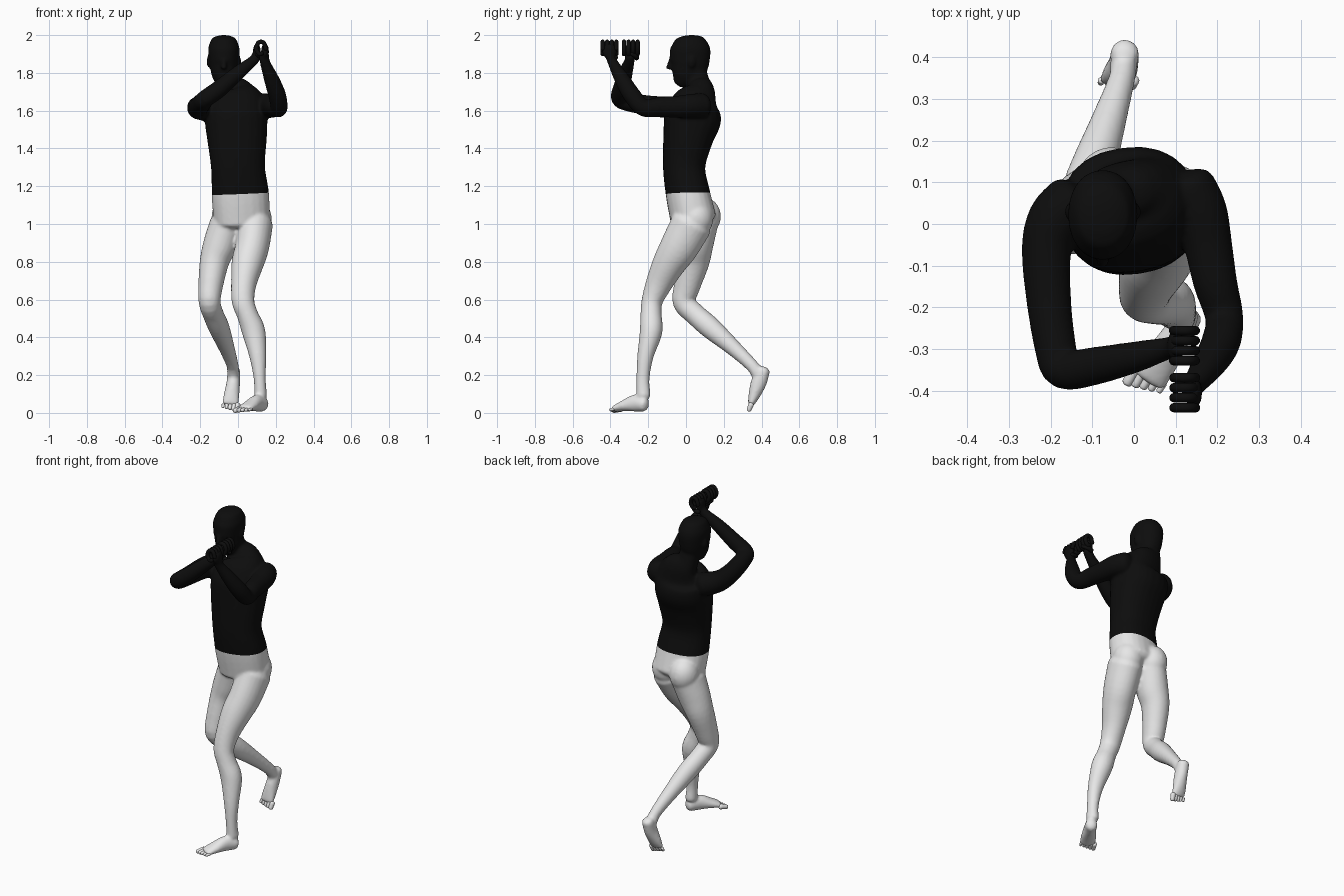
import bpy, bmesh, math
from mathutils import Vector, Matrix

cube = bpy.data.objects.get("Cube")
if cube:
    bpy.data.objects.remove(cube, do_unlink=True)

SIDES = 24
HEM = 1.16


def make_material(name, value):
    mat = bpy.data.materials.new(name)
    mat.use_nodes = True
    colour = (value, value, value, 1)
    mat.diffuse_color = colour
    bsdf = next(n for n in mat.node_tree.nodes if n.type == 'BSDF_PRINCIPLED')
    bsdf.inputs["Base Color"].default_value = colour
    return mat


black = make_material("black cloth", 0.004)
grey = make_material("light grey skin", 0.8)


def spline(points, steps):
    """Smooth curve through rows of position and radii."""
    rows = [Vector(p) for p in points]
    rows = [rows[0] * 2 - rows[1]] + rows + [rows[-1] * 2 - rows[-2]]
    out = []
    for p0, p1, p2, p3 in zip(rows, rows[1:], rows[2:], rows[3:]):
        for i in range(steps):
            t = i / steps
            out.append(p1 + (p2 - p0) * (t / 2)
                       + (p0 * 2 - p1 * 5 + p2 * 4 - p3) * (t * t / 2)
                       + (p1 * 3 - p0 - p2 * 3 + p3) * (t ** 3 / 2))
    return out + [rows[-2]]


def loft(bm, points, ref=(1, 0, 0), steps=4, cap=0.6, square=1.0, sides=SIDES):
    """Skin elliptical sections (x, y, z, width, depth) with rounded ends."""
    points = [tuple(p) if len(p) == 5 else (*p, p[-1]) for p in points]
    rows = spline(points, steps)
    centres = [Vector(r[:3]) for r in rows]
    first = (centres[1] - centres[0]).normalized()
    last = (centres[-1] - centres[-2]).normalized()
    sections = []
    for i, row in enumerate(rows):
        t = (centres[min(i + 1, len(rows) - 1)] - centres[max(i - 1, 0)]).normalized()
        sections.append((centres[i], t, row[3], row[4]))

    def dome(section, direction):
        c, t, a, b = section
        angles = [math.radians(d) for d in (30, 60, 80)]
        return [(c + direction * min(a, b) * cap * math.sin(k), t,
                 a * math.cos(k), b * math.cos(k)) for k in angles]

    sections = dome(sections[0], -first)[::-1] + sections + dome(sections[-1], last)
    rings = []
    for c, t, a, b in sections:
        u = Vector(ref)
        u = (u - t * u.dot(t)).normalized()
        v = t.cross(u)
        ring = []
        for k in range(sides):
            angle = math.tau * k / sides
            co, si = math.cos(angle), math.sin(angle)
            co = math.copysign(abs(co) ** square, co)
            si = math.copysign(abs(si) ** square, si)
            ring.append(bm.verts.new(c + u * a * co + v * b * si))
        rings.append(ring)
    for low, high in zip(rings, rings[1:]):
        for k in range(sides):
            n = (k + 1) % sides
            bm.faces.new((low[k], low[n], high[n], high[k]))
    bm.faces.new(rings[0][::-1])
    bm.faces.new(rings[-1])


def ball(bm, centre, radii):
    matrix = Matrix.Translation(centre) @ Matrix.Diagonal((*radii, 1))
    bmesh.ops.create_uvsphere(bm, u_segments=SIDES, v_segments=16, radius=1, matrix=matrix)


def finish(bm, name, materials):
    bmesh.ops.recalc_face_normals(bm, faces=bm.faces)
    mesh = bpy.data.meshes.new(name)
    bm.to_mesh(mesh)
    bm.free()
    for mat in materials:
        mesh.materials.append(mat)
    mesh.polygons.foreach_set("use_smooth", [True] * len(mesh.polygons))
    obj = bpy.data.objects.new(name, mesh)
    bpy.context.collection.objects.link(obj)
    return obj


body = bmesh.new()

# Torso and neck
loft(body, [(.02, .04, 1.02, .15, .12), (.012, .01, 1.16, .152, .115),
            (0, -.01, 1.3, .143, .11), (-.005, .01, 1.45, .158, .13),
            (-.01, .035, 1.56, .165, .15), (-.01, .05, 1.64, .15, .125),
            (-.03, .075, 1.7, .105, .075), (-.06, .065, 1.75, .062, .06),
            (-.07, .05, 1.82, .056, .056)], ref=(1, .15, 0), square=.88, cap=.3)

# Head, nose and ears
loft(body, [(-.075, -.035, 1.745, .035, .038), (-.075, -.012, 1.78, .06, .073),
            (-.075, .012, 1.83, .073, .1), (-.075, .02, 1.88, .08, .107),
            (-.075, .022, 1.93, .083, .106), (-.075, .02, 1.97, .07, .085)],
     cap=.43, square=.94)
loft(body, [(-.075, -.08, 1.87, .01, .012), (-.075, -.093, 1.825, .016, .014)])
for side in (-1, 1):
    ball(body, (-.075 + side * .08, .03, 1.86), (.012, .02, .032))

# Buttocks
ball(body, (.09, .055, 1.03), (.088, .09, .1))
ball(body, (-.055, .095, 1.04), (.085, .09, .1))

# Left leg, standing
loft(body, [(.09, .03, 1, .095, .11), (.075, -.035, .88, .09, .102),
            (.05, -.09, .79, .085, .088), (.03, -.145, .68, .067, .07),
            (.027, -.18, .59, .06, .056), (.05, -.185, .52, .056, .056),
            (.083, -.185, .43, .062, .06), (.105, -.215, .3, .045, .043),
            (.115, -.228, .18, .032, .035), (.12, -.225, .09, .034, .038)])
# Right leg, trailing
loft(body, [(-.06, .06, 1, .09, .11), (-.095, .05, .89, .09, .095),
            (-.125, .04, .8, .078, .084), (-.145, .005, .67, .065, .07),
            (-.15, -.01, .585, .058, .06), (-.13, .05, .52, .055, .057),
            (-.1, .13, .45, .055, .058), (-.06, .25, .345, .042, .043),
            (-.03, .345, .255, .032, .034), (-.025, .38, .21, .033, .036)])

# Left foot, flat
loft(body, [(.132, -.22, .045, .034, .038), (.1, -.27, .052, .036, .045),
            (.065, -.325, .038, .044, .03), (.035, -.37, .023, .046, .018)],
     ref=(.87, -.5, 0))
# Right foot, raised on its toes
loft(body, [(-.022, .412, .225, .034, .034), (-.025, .385, .16, .036, .042),
            (-.035, .36, .09, .042, .03), (-.04, .345, .05, .043, .018)])

# Left arm
loft(body, [(.13, .085, 1.625, .068), (.16, .03, 1.625, .064),
            (.178, -.05, 1.62, .058), (.195, -.14, 1.62, .053),
            (.217, -.225, 1.615, .046), (.208, -.285, 1.68, .047),
            (.18, -.335, 1.76, .041), (.145, -.385, 1.85, .028),
            (.138, -.4, 1.89, .027)], ref=(1, 0, 0))
# Right arm
loft(body, [(-.15, .05, 1.61, .07), (-.19, .01, 1.615, .066),
            (-.21, -.06, 1.615, .06), (-.205, -.18, 1.625, .054),
            (-.188, -.3, 1.645, .05), (-.17, -.35, 1.665, .047),
            (-.1, -.342, 1.715, .046), (0, -.32, 1.8, .038),
            (.075, -.3, 1.86, .028), (.1, -.295, 1.89, .027)], ref=(0, 0, 1))

# Palms
for x, y in ((.143, -.405), (.1, -.292)):
    ball(body, (x, y, 1.915), (.021, .04, .043))

# Fuse the volumes into one smooth skin
source = finish(body, "body_volumes", [])
remesh = source.modifiers.new("fuse", 'REMESH')
remesh.mode = 'VOXEL'
remesh.voxel_size = .008
smooth = source.modifiers.new("soften", 'SMOOTH')
smooth.factor = .5
smooth.iterations = 7
graph = bpy.context.evaluated_depsgraph_get()
skin = bmesh.new()
skin.from_mesh(source.evaluated_get(graph).to_mesh())
bpy.data.objects.remove(source, do_unlink=True)

# Cut the hem line and colour above and below it
bmesh.ops.bisect_plane(skin, geom=skin.verts[:] + skin.edges[:] + skin.faces[:],
                       plane_co=(0, 0, HEM), plane_no=(-.04, -.02, 1))
for face in skin.faces:
    c = face.calc_center_median()
    face.material_index = 0 if c.z - .04 * c.x - .02 * c.y > HEM else 1
finish(skin, "body", [black, grey])

# Curled fingers and thumb
for name, back, curl, y, thumb in (("left", .148, -1, -.405, .03), ("right", .095, 1, -.292, .03)):
    bm = bmesh.new()
    for i in range(4):
        fy = y + (i - 1.5) * .024
        path = ((0, 1.925), (.012, 1.96), (.038, 1.962), (.052, 1.93), (.036, 1.9), (.02, 1.905))
        loft(bm, [(back + curl * dx, fy, z, .0115) for dx, z in path],
             ref=(0, 1, 0), steps=3, sides=10)
    loft(bm, [(back, y + thumb, 1.88, .014), (back + curl * .03, y + thumb, 1.885, .012),
              (back + curl * .05, y + .005, 1.9, .01)], ref=(0, 0, 1), sides=10)
    finish(bm, name + "_fingers", [black])

# Toes, largest on the inner side
left, right = bmesh.new(), bmesh.new()
for i in range(5):
    r = .015 - .0016 * i
    across = (i - 2) * .019
    reach = .04 - .005 * i
    root = Vector((.037 + across * .87, -.365 - across * .5, .02))
    tip = root + Vector((-.5, -.87, -.2)) * reach
    loft(left, [(*root, r), (*tip, r * .85)], ref=(.87, -.5, 0), sides=10)
    root = Vector((-.04 - across, .345, .045))
    tip = root + Vector((-.1, -.3, -.75)) * reach
    loft(right, [(*root, r), (*tip, r * .85)], sides=10)
finish(left, "left_toes", [grey])
finish(right, "right_toes", [grey])
